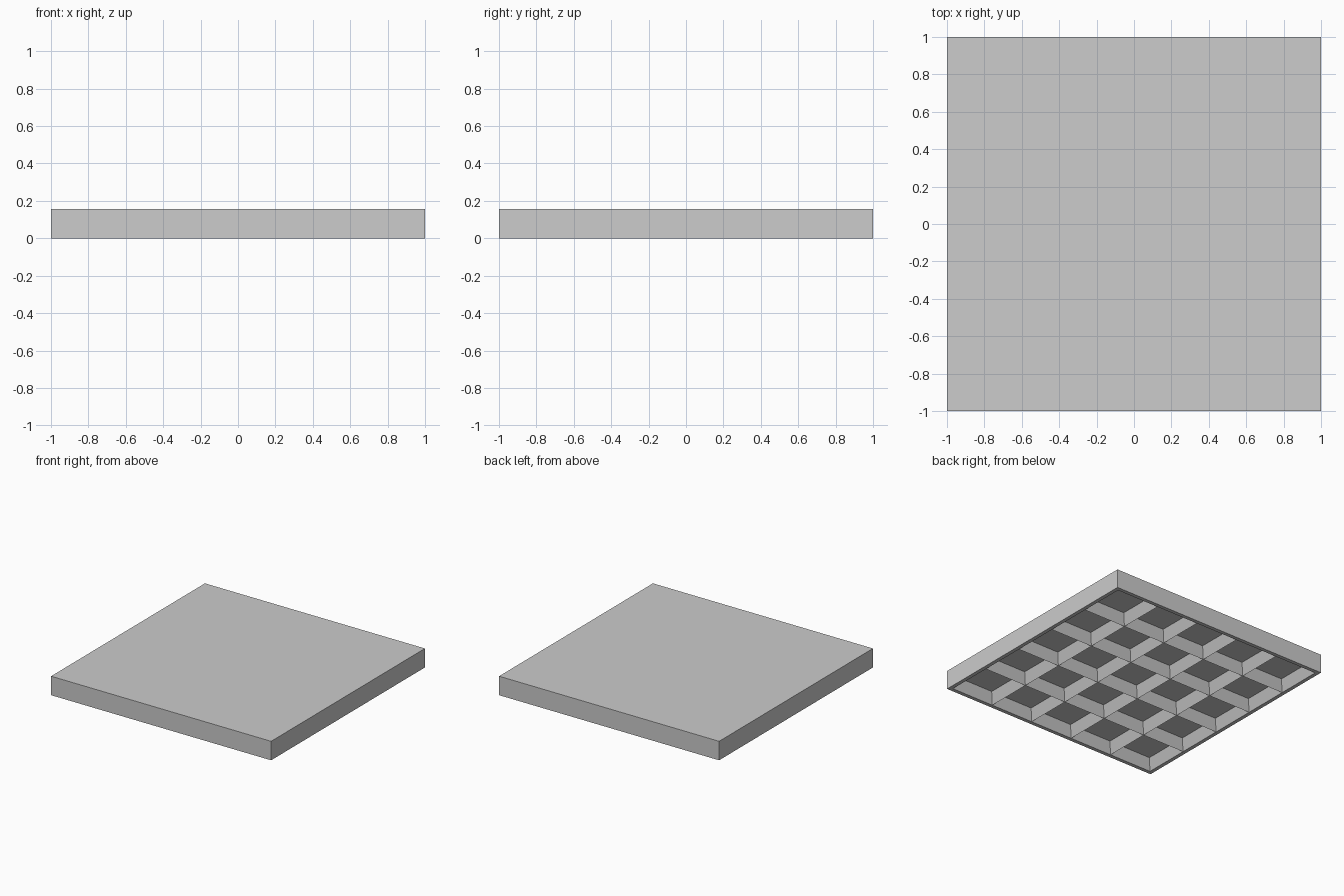
import bpy
import bmesh
from mathutils import Vector

WIDTH, LENGTH, HEIGHT = 2.0, 1.997, 0.156   # outer slab
WALL = 0.031                # rim width
CELLS = 5                   # pockets per side
DEPTH, DRAFT = 0.088, 0.038  # pocket depth and inward slope of its walls

old = bpy.data.objects.get("Cube")
if old:
    bpy.data.objects.remove(old, do_unlink=True)

grey = bpy.data.materials.new("mid grey")
grey.use_nodes = True
colour = (0.604, 0.604, 0.604, 1)
grey.diffuse_color = colour
grey.node_tree.nodes["Principled BSDF"].inputs["Base Color"].default_value = colour

# Slab
bm = bmesh.new()
bmesh.ops.create_cube(bm, size=1)
bmesh.ops.scale(bm, vec=Vector((WIDTH, LENGTH, HEIGHT)), verts=bm.verts)
bmesh.ops.translate(bm, vec=Vector((0, 0, HEIGHT / 2)), verts=bm.verts)
bm.normal_update()

# Flat rim around the underside
bottom = min(bm.faces, key=lambda f: f.calc_center_median().z)
bmesh.ops.inset_region(bm, faces=[bottom], thickness=WALL, use_even_offset=True)

# Grid of cells inside the rim, each sunk into a pocket with sloping walls
bmesh.ops.subdivide_edges(bm, edges=list(bottom.edges), cuts=CELLS - 1,
                          use_grid_fill=True)
bm.normal_update()
reach = WIDTH / 2 - WALL - 0.01
cells = [f for f in bm.faces if f.normal.z < -0.9
         and max(abs(c) for c in f.calc_center_median().xy) < reach]
bmesh.ops.inset_individual(bm, faces=cells, thickness=DRAFT, depth=-DEPTH,
                           use_even_offset=True)

mesh = bpy.data.meshes.new("waffle_slab")
bm.to_mesh(mesh)
bm.free()
mesh.materials.append(grey)
slab = bpy.data.objects.new("waffle_slab", mesh)
bpy.context.scene.collection.objects.link(slab)
